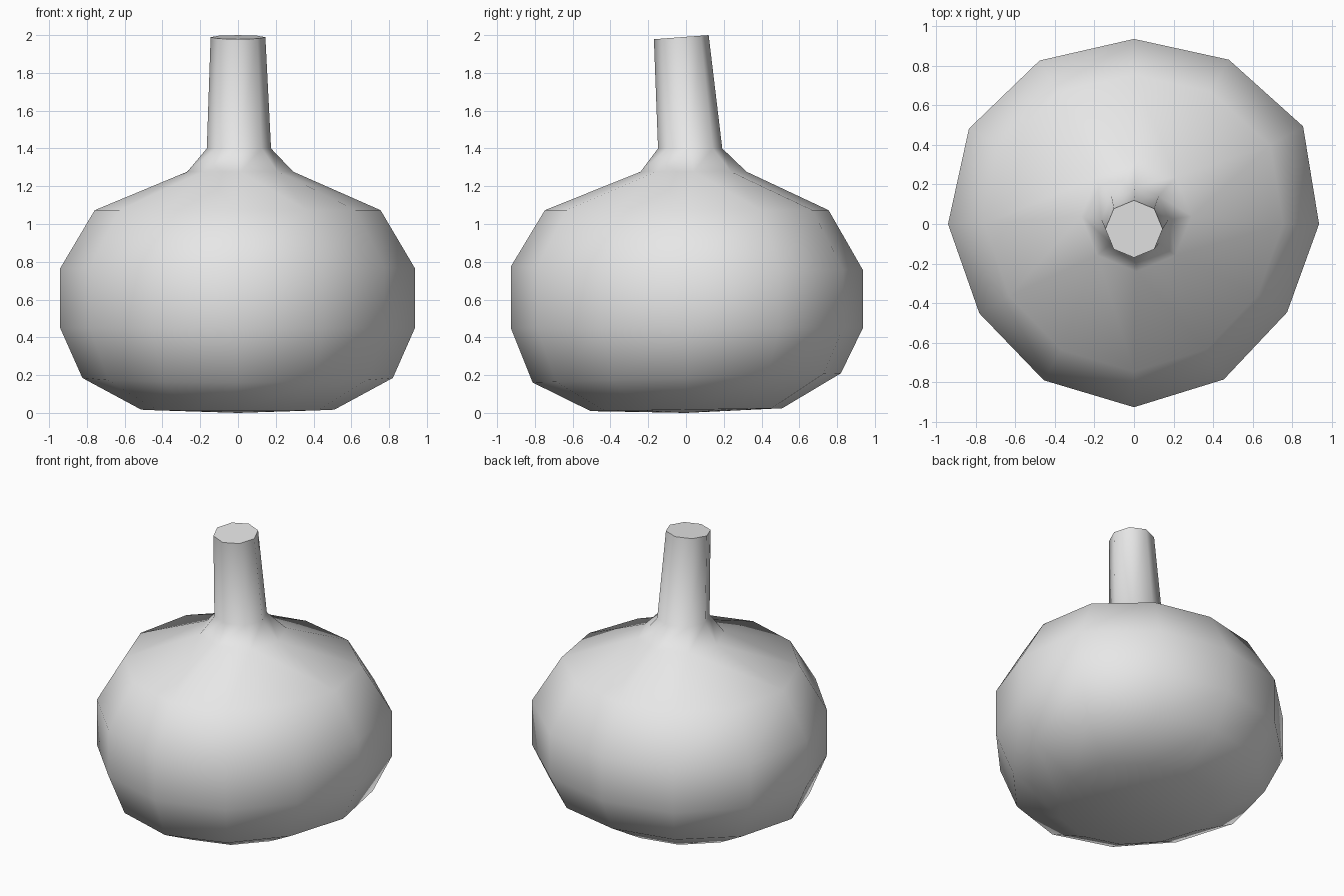
import bpy
import bmesh
from math import cos, sin, tau, radians
from mathutils import Vector

cube = bpy.data.objects.get("Cube")
if cube:
    bpy.data.objects.remove(cube, do_unlink=True)

# One plain grey for the whole vessel
grey = bpy.data.materials.new("light grey")
grey.use_nodes = True
grey.diffuse_color = (0.8, 0.8, 0.8, 1)
grey.node_tree.nodes["Principled BSDF"].inputs["Base Color"].default_value = (0.8, 0.8, 0.8, 1)

# Slightly uneven body outline, counter-clockwise from the left side
BULGE = [1.0, 1.055, 1.025, 1.0, 1.02, 1.03, 1.005, 0.965, 0.975, 0.99, 0.97, 0.955]

bm = bmesh.new()


def ring(sides, radius, z, cx=0.0, cy=0.0, tilt=0.0):
    """Horizontal ring of vertices; tilt raises it towards the back."""
    verts = []
    for i in range(sides):
        a = tau * i / sides
        r = radius * (BULGE[i] if sides == len(BULGE) else 1)
        x, y = r * cos(a), r * sin(a)
        verts.append(bm.verts.new((cx + x, cy + y, z + tilt * y)))
    return verts


def join(low, high):
    """Skin two rings: quads for equal counts, else a triangle zip."""
    n, m = len(low), len(high)
    if n == m:
        for i in range(n):
            k = (i + 1) % n
            bm.faces.new((low[i], low[k], high[k], high[i]))
        return
    i = j = 0
    while i < n or j < m:
        if j == m or (i < n and (i + 1) * m <= (j + 1) * n):
            bm.faces.new((low[i], low[(i + 1) % n], high[j % m]))
            i += 1
        else:
            bm.faces.new((low[i % n], high[(j + 1) % m], high[j]))
            j += 1


rings = [
    # Round body
    ring(12, 0.51, 0.017, tilt=0.015),
    ring(12, 0.82, 0.185, tilt=0.03),
    ring(12, 0.937, 0.45),
    ring(12, 0.937, 0.765, tilt=-0.01),
    ring(12, 0.755, 1.073),
    # Flared shoulder and leaning neck
    ring(8, 0.28, 1.277, cx=0.012, cy=0.04),
    ring(8, 0.17, 1.40, cx=0.005, cy=0.022),
    ring(8, 0.145, 1.989, cy=-0.025, tilt=0.075),
]
for low, high in zip(rings, rings[1:]):
    join(low, high)

# Closed mouth and shallow base
bm.faces.new(rings[-1])
centre = bm.verts.new(Vector((0, 0, 0)))
base = rings[0]
for i, v in enumerate(base):
    bm.faces.new((base[(i + 1) % len(base)], v, centre))
bmesh.ops.recalc_face_normals(bm, faces=bm.faces)

mesh = bpy.data.meshes.new("vessel")
bm.to_mesh(mesh)
bm.free()
mesh.materials.append(grey)
vessel = bpy.data.objects.new("vessel", mesh)
bpy.context.collection.objects.link(vessel)

# Smooth everywhere except the mouth rim
bpy.ops.object.select_all(action="DESELECT")
vessel.select_set(True)
bpy.context.view_layer.objects.active = vessel
bpy.ops.object.shade_smooth_by_angle(angle=radians(65))
